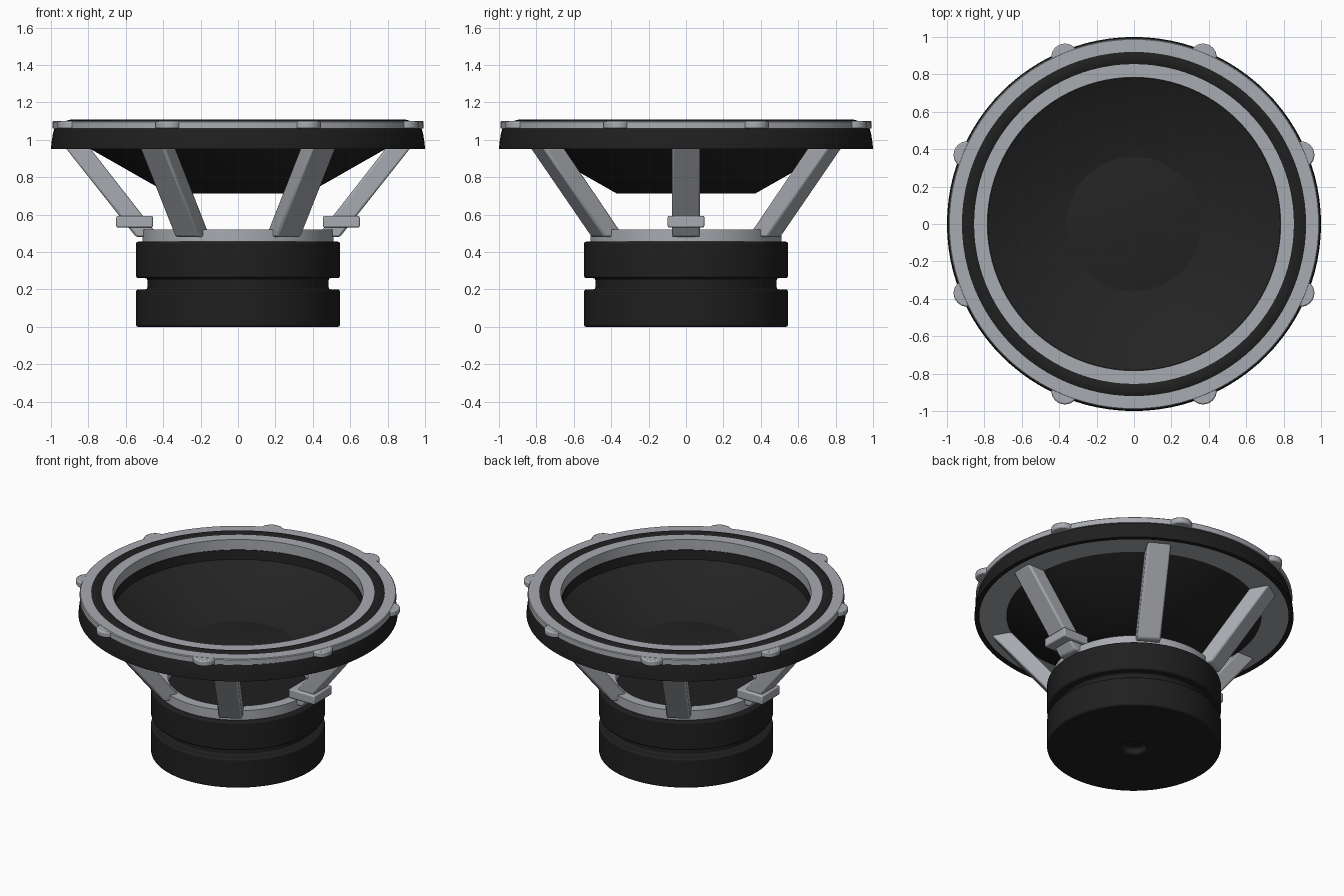
import bpy, bmesh, math
from mathutils import Matrix, Vector

if "Cube" in bpy.data.objects:
    bpy.data.objects.remove(bpy.data.objects["Cube"])

SEG = 96


def material(name, rgb):
    m = bpy.data.materials.new(name)
    m.diffuse_color = (*rgb, 1)
    m.use_nodes = True
    m.node_tree.nodes["Principled BSDF"].inputs["Base Color"].default_value = m.diffuse_color
    return m


grey = material("cast_metal_grey", (0.39, 0.405, 0.435))
black = material("matte_black", (0.014, 0.014, 0.014))
cone_black = material("cone_charcoal", (0.017, 0.017, 0.017))


def finish(name, bm, mat, bevel=0.0):
    bmesh.ops.remove_doubles(bm, verts=bm.verts, dist=1e-5)
    bmesh.ops.recalc_face_normals(bm, faces=bm.faces)
    me = bpy.data.meshes.new(name)
    bm.to_mesh(me)
    bm.free()
    me.materials.append(mat)
    ob = bpy.data.objects.new(name, me)
    bpy.context.collection.objects.link(ob)
    if bevel:
        mod = ob.modifiers.new("soft_edges", 'BEVEL')
        mod.width, mod.segments = bevel, 2
        mod.limit_method, mod.angle_limit = 'ANGLE', math.radians(50)
    bpy.ops.object.select_all(action='DESELECT')
    ob.select_set(True)
    bpy.context.view_layer.objects.active = ob
    bpy.ops.object.shade_smooth_by_angle(angle=math.radians(30))
    return ob


def lathe(name, profile, mat, closed=True, bevel=0.0):
    """Revolve an (r, z) outline around the vertical axis."""
    bm = bmesh.new()
    rings = []
    for r, z in profile:
        rings.append([bm.verts.new((r * math.cos(math.tau * i / SEG),
                                    r * math.sin(math.tau * i / SEG), z))
                      for i in range(SEG)] if r > 0 else [bm.verts.new((0, 0, z))])
    for k in range(len(rings) if closed else len(rings) - 1):
        a, b = rings[k], rings[(k + 1) % len(rings)]
        for i in range(SEG):
            j = (i + 1) % SEG
            if len(a) == 1:
                bm.faces.new((a[0], b[i], b[j]))
            elif len(b) == 1:
                bm.faces.new((a[i], a[j], b[0]))
            else:
                bm.faces.new((a[i], a[j], b[j], b[i]))
    return finish(name, bm, mat, bevel)


# Magnet stack with waist groove and a vent hole underneath
lathe("magnet", [(0, 0.04), (0.075, 0.04), (0.075, 0), (0.545, 0), (0.545, 0.20),
                 (0.485, 0.20), (0.485, 0.26), (0.545, 0.26), (0.545, 0.455),
                 (0, 0.455)], black, closed=False, bevel=0.01)

# Lower basket ring
lathe("basket_ring", [(0.44, 0.45), (0.51, 0.45), (0.51, 0.52), (0.44, 0.52)], grey)

# Outer skirt and the metal flange beneath it
lathe("skirt", [(0.97, 0.95), (1.0, 0.95), (0.997, 0.985), (0.99, 1.03),
                (0.982, 1.06), (0.97, 1.06)], black)
lathe("basket_flange", [(0.80, 0.957), (0.971, 0.957), (0.971, 1.055), (0.80, 1.055)], grey)

# Front gasket and its inner wall
lathe("gasket", [(0.784, 1.03), (0.81, 1.03), (0.81, 1.06), (0.992, 1.06),
                 (0.992, 1.095), (0.987, 1.10), (0.784, 1.10)], grey)

# Rolled black surround on the gasket
lathe("surround", [(0.855, 1.095), (0.92, 1.095), (0.92, 1.10), (0.905, 1.106),
                   (0.8875, 1.108), (0.87, 1.106), (0.855, 1.10)], black)

# Cone with upright collar, and the dust cap
lathe("cone", [(0, 0.712), (0.37, 0.712), (0.80, 0.957), (0.80, 1.03), (0.78, 1.03),
               (0.78, 0.965), (0.36, 0.73), (0, 0.73)], cone_black, closed=False)
lathe("dust_cap", [(0.36, 0.73), (0.30, 0.739), (0.22, 0.748), (0.12, 0.755),
                   (0, 0.758)], cone_black, closed=False)

# Eight screw lugs around the gasket
for k in range(8):
    a = math.radians(22.5 + 45 * k)
    bm = bmesh.new()
    bmesh.ops.create_cone(bm, cap_ends=True, segments=32, radius1=0.073, radius2=0.073,
                          depth=0.04, matrix=Matrix.Translation(
                              (0.965 * math.cos(a), 0.965 * math.sin(a), 1.079)))
    finish("screw_lug_%d" % (k + 1), bm, grey, bevel=0.008)

# Six slanted basket spokes
for k in range(6):
    rot = Matrix.Rotation(math.radians(60 * k), 3, 'Z')
    bm = bmesh.new()
    outline = [(0.42, 0.48), (0.545, 0.48), (0.925, 0.96), (0.795, 0.96)]
    sides = [[bm.verts.new(rot @ Vector((r, y, z))) for r, z in outline]
             for y in (-0.075, 0.075)]
    bm.faces.new(sides[0])
    bm.faces.new(sides[1][::-1])
    for i in range(4):
        j = (i + 1) % 4
        bm.faces.new((sides[0][i], sides[0][j], sides[1][j], sides[1][i]))
    finish("spoke_%d" % (k + 1), bm, grey, bevel=0.012)

# Terminal blocks on two opposite spokes
for side, x in (("left", -0.553), ("right", 0.553)):
    bm = bmesh.new()
    bmesh.ops.create_cube(bm, size=1, matrix=Matrix.Translation((x, 0, 0.562))
                          @ Matrix.Diagonal((0.196, 0.196, 0.062, 1)))
    finish("terminal_" + side, bm, grey, bevel=0.008)
